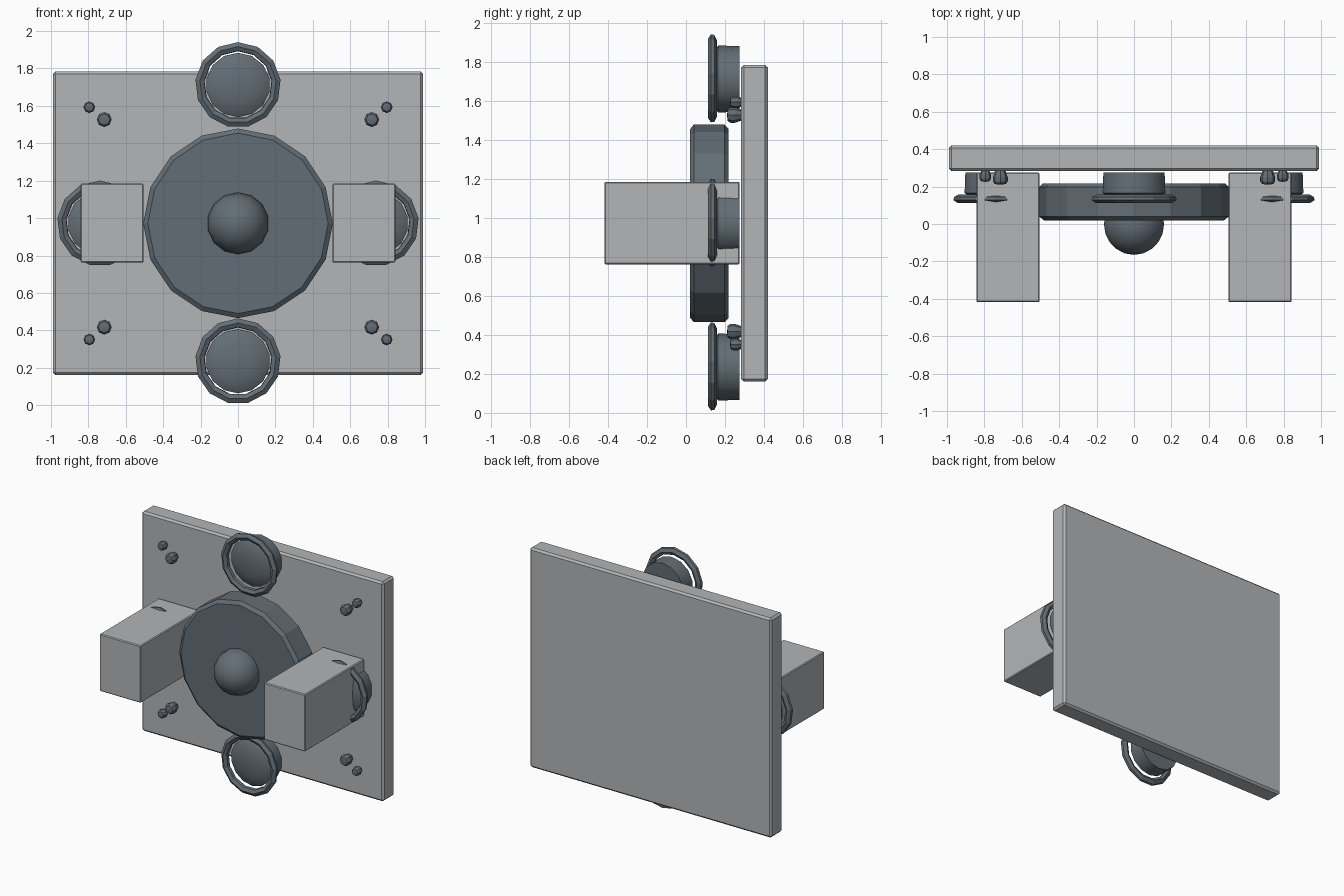
import bpy, math

if "Cube" in bpy.data.objects:
    bpy.data.objects.remove(bpy.data.objects["Cube"])

def material(name, rgb):
    m = bpy.data.materials.new(name)
    m.diffuse_color = (*rgb, 1)
    m.use_nodes = True
    m.node_tree.nodes["Principled BSDF"].inputs["Base Color"].default_value = m.diffuse_color
    return m

LIGHT = material("light grey", (0.45, 0.46, 0.475))
DARK = material("slate grey", (0.125, 0.155, 0.18))

def box(name, lo, hi, mat, bevel):
    size = [b - a for a, b in zip(lo, hi)]
    bpy.ops.mesh.primitive_cube_add(size=1, location=[(a + b) / 2 for a, b in zip(lo, hi)])
    ob = bpy.context.object
    ob.name = name
    ob.scale = size
    bpy.ops.object.transform_apply(location=False, rotation=False, scale=True)
    ob.data.materials.append(mat)
    mod = ob.modifiers.new("edge", 'BEVEL')
    mod.width, mod.segments = bevel, 1
    return ob

def lathe(name, profile, x, z, sides, mat, closed=False, smooth=None):
    """Spin (radius, y) points round a front-to-back axis through (x, z)."""
    verts, rings = [], []
    for r, y in profile:
        n = 1 if r == 0 else sides
        rings.append([len(verts) + i for i in range(n)])
        for i in range(n):
            a = 2 * math.pi * i / sides
            verts.append((r * math.sin(a), y, r * math.cos(a)))
    faces = []
    pairs = list(zip(rings, rings[1:])) + ([(rings[-1], rings[0])] if closed else [])
    for p, q in pairs:
        for i in range(sides):
            j = (i + 1) % sides
            f = [p[i % len(p)], p[j % len(p)], q[j % len(q)], q[i % len(q)]]
            faces.append(list(dict.fromkeys(f)))
    me = bpy.data.meshes.new(name)
    me.from_pydata(verts, [], faces)
    me.materials.append(mat)
    ob = bpy.data.objects.new(name, me)
    ob.location = (x, 0, z)
    bpy.context.collection.objects.link(ob)
    bpy.ops.object.select_all(action='DESELECT')
    ob.select_set(True)
    bpy.context.view_layer.objects.active = ob
    # Consistent outward normals
    bpy.ops.object.mode_set(mode='EDIT')
    bpy.ops.mesh.select_all(action='SELECT')
    bpy.ops.mesh.normals_make_consistent(inside=False)
    bpy.ops.object.mode_set(mode='OBJECT')
    if smooth:
        bpy.ops.object.shade_smooth_by_angle(angle=math.radians(smooth))
    return ob

MID = 0.972

# Back panel
box("back_panel", (-0.99, 0.283, 0.16), (0.99, 0.42, 1.785), LIGHT, 0.014)

# Central disc with chamfered rims
lathe("central_disc", [(0, 0.02), (0.482, 0.02), (0.507, 0.04), (0.507, 0.197),
                       (0.487, 0.217), (0, 0.217)], 0, MID, 16, DARK)

# Round knob at the centre of the disc
knob = [(0.165 * math.sin(math.radians(t)), -0.165 * math.cos(math.radians(t)))
        for t in range(0, 165, 18)]
knob[0] = (0, -0.165)
lathe("centre_knob", knob + [(0, 0.165)], 0, MID, 14, DARK, smooth=40)

# Side posts
for s, side in ((-1, "left"), (1, "right")):
    x0, x1 = sorted((s * 0.505, s * 0.842))
    box(side + "_post", (x0, -0.418, 0.762), (x1, 0.275, 1.185), LIGHT, 0.006)

# Four round lamps, each a domed drum with a loose rim ring
for name, x, z in (("top", 0, 1.712), ("bottom", 0, 0.235),
                   ("left", -0.738, MID), ("right", 0.738, MID)):
    lathe(name + "_lamp_drum", [(0, 0.125), (0.09, 0.133), (0.145, 0.148), (0.172, 0.165),
                                (0.168, 0.275), (0, 0.275)], x, z, 14, DARK, smooth=40)
    lathe(name + "_lamp_ring", [(0.182, 0.125), (0.205, 0.112), (0.229, 0.128),
                                (0.226, 0.145), (0.2, 0.158), (0.18, 0.148)],
          x, z, 13, DARK, closed=True)

# Pairs of bolts near each corner of the panel
for sx, h in ((-1, "left"), (1, "right")):
    for sz, v in ((-1, "lower"), (1, "upper")):
        for kind, dx, dz, r, front in (("large", 0.715, 0.555, 0.04, 0.21),
                                       ("small", 0.795, 0.621, 0.031, 0.225)):
            lathe(f"{v}_{h}_{kind}_bolt",
                  [(0, front), (r * 0.75, front + 0.004), (r, front + 0.018),
                   (r, front + 0.04), (r * 0.7, 0.285), (0, 0.285)],
                  sx * dx, MID + sz * dz, 8, DARK)
